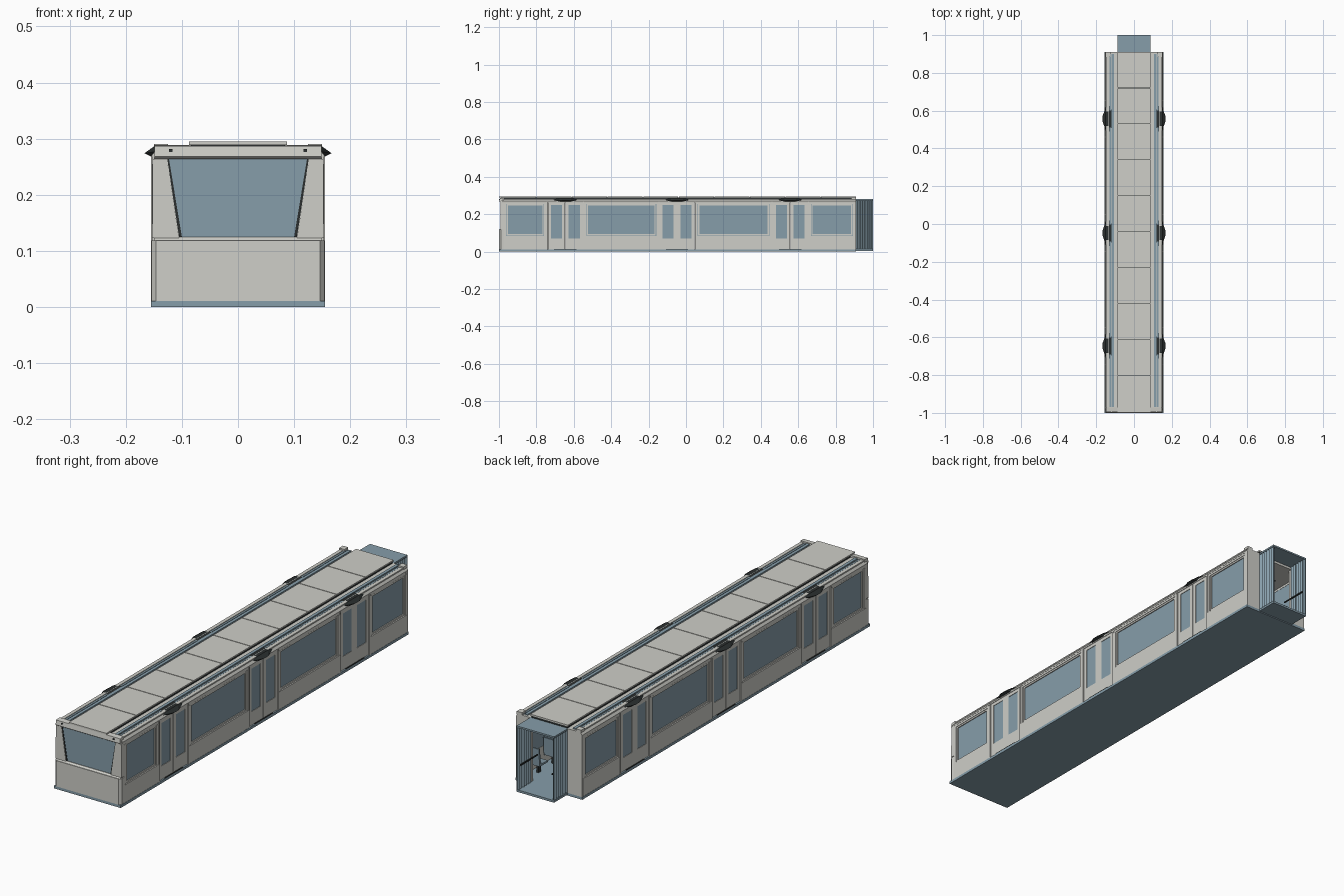
import bpy, bmesh, math

if "Cube" in bpy.data.objects:
    bpy.data.objects.remove(bpy.data.objects["Cube"])

def material(name, r, g, b):
    m = bpy.data.materials.new(name)
    m.diffuse_color = (r, g, b, 1)
    m.use_nodes = True
    m.node_tree.nodes["Principled BSDF"].inputs["Base Color"].default_value = m.diffuse_color
    return m

GREY = material("body_grey", 0.62, 0.62, 0.58)
BLUE = material("blue_grey", 0.24, 0.34, 0.40)
BLACK = material("soft_black", 0.025, 0.03, 0.03)

def mesh_object(name, bm, mat):
    bmesh.ops.recalc_face_normals(bm, faces=bm.faces)
    me = bpy.data.meshes.new(name)
    bm.to_mesh(me)
    bm.free()
    me.materials.append(mat)
    ob = bpy.data.objects.new(name, me)
    bpy.context.collection.objects.link(ob)
    return ob

def box(name, x, y, z, mat):
    bm = bmesh.new()
    bmesh.ops.create_cube(bm, size=1)
    for v in bm.verts:
        v.co = [(a[0] + a[1]) / 2 + c * (a[1] - a[0]) for a, c in zip((x, y, z), v.co)]
    return mesh_object(name, bm, mat)

def pair(name, x, y, z, mat):
    box(name + "_right", x, y, z, mat)
    box(name + "_left", (-x[1], -x[0]), y, z, mat)

def prism(name, pts, axis, a, b, mat):
    """Extrude a 2D outline along axis 0 (x), 1 (y) or 2 (z)."""
    bm = bmesh.new()
    rings = []
    for d in (a, b):
        ring = []
        for p in pts:
            c = list(p)
            c.insert(axis, d)
            ring.append(bm.verts.new(c))
        rings.append(ring)
    n = len(pts)
    bm.faces.new(rings[0])
    bm.faces.new(rings[1])
    for i in range(n):
        j = (i + 1) % n
        bm.faces.new((rings[0][i], rings[0][j], rings[1][j], rings[1][i]))
    return mesh_object(name, bm, mat)

def hull(name, pts, mat):
    bm = bmesh.new()
    for p in pts:
        bm.verts.new(p)
    bmesh.ops.convex_hull(bm, input=bm.verts)
    return mesh_object(name, bm, mat)

REAR = 0.91

# floor
box("floor", (-0.155, 0.155), (-1, REAR), (0, 0.011), BLUE)

# side walls with framed windows
for i, (a, b) in enumerate([(-0.975, -0.745), (-0.546, -0.146), (0.049, 0.459), (0.654, 0.905)]):
    n = f"window_{i}"
    pair(n + "_wall_below", (0.142, 0.154), (a, b), (0.011, 0.085), GREY)
    pair(n + "_wall_above", (0.142, 0.152), (a, b), (0.255, 0.268), GREY)
    pair(n + "_glass", (0.143, 0.147), (a, b), (0.085, 0.255), BLUE)
    for p, q in ((a, a + 0.013), (b - 0.013, b)):
        pair(n + "_post", (0.142, 0.153), (p, q), (0.085, 0.255), GREY)
    c, d = a + 0.016, b - 0.016
    for p, q in ((0.087, 0.094), (0.247, 0.254)):
        pair(n + "_frame_rail", (0.144, 0.151), (c, d), (p, q), GREY)
    for p, q in ((c, c + 0.006), (d - 0.006, d)):
        pair(n + "_frame_side", (0.144, 0.151), (p, q), (0.094, 0.247), GREY)

# doors, two leaves each, with black covers above
for i, cy in enumerate([-0.645, -0.048, 0.557]):
    n = f"door_{i}"
    for s in (-1, 1):
        y = sorted((cy + s * 0.001, cy + s * 0.094))
        g = sorted((cy + s * 0.018, cy + s * 0.077))
        pair(n + "_leaf_sill", (0.142, 0.151), y, (0.013, 0.07), GREY)
        pair(n + "_leaf_top", (0.142, 0.151), y, (0.25, 0.266), GREY)
        pair(n + "_leaf_edge", (0.142, 0.151), (y[0], g[0]), (0.07, 0.25), GREY)
        pair(n + "_leaf_edge", (0.142, 0.151), (g[1], y[1]), (0.07, 0.25), GREY)
        pair(n + "_leaf_glass", (0.143, 0.149), g, (0.07, 0.25), BLUE)
        f = sorted((cy + s * 0.095, cy + s * 0.1))
        pair(n + "_jamb", (0.142, 0.155), f, (0.011, 0.27), GREY)
    pair(n + "_threshold", (0.15, 0.155), (cy - 0.06, cy + 0.06), (0.011, 0.014), BLACK)
    for s, side in ((1, "right"), (-1, "left")):
        pts = []
        for t in (-1, 1):
            pts += [(s * 0.140, cy + t * 0.09, 0.278), (s * 0.118, cy + t * 0.045, 0.284),
                    (s * 0.167, cy + t * 0.012, 0.274), (s * 0.15, cy + t * 0.03, 0.286),
                    (s * 0.152, cy + t * 0.04, 0.267)]
        hull(f"door_cover_{i}_{side}", pts, BLACK)

# roof shell, side ridges, rails and centre panels
roof = [(0.153, 0.264), (0.154, 0.270), (0.146, 0.281), (-0.146, 0.281), (-0.154, 0.270), (-0.153, 0.264)]
prism("roof_shell", roof, 1, -0.985, REAR, GREY)
pair("roof_ridge", (0.132, 0.147), (-0.97, 0.90), (0.28, 0.285), GREY)
pair("roof_rail", (0.105, 0.118), (-0.97, 0.90), (0.28, 0.286), BLUE)
pair("roof_rail_outer", (0.122, 0.130), (-0.97, 0.90), (0.28, 0.284), BLUE)
box("roof_panel_bed", (-0.084, 0.084), (-0.99, REAR - 0.003), (0.28, 0.291), BLACK)
seams = [-1.0] + [-0.80 + 0.19 * k for k in range(9)] + [REAR]
for a, b in zip(seams, seams[1:]):
    box("roof_panel", (-0.087, 0.087), (a + 0.0015, b - 0.0015), (0.289, 0.295), GREY)
pair("roof_corner_rear", (0.125, 0.15), (0.885, REAR), (0.28, 0.291), GREY)

# front end: lower panel, windscreen, pillars, header
lower = [(-0.152, -0.972), (-0.154, -0.99), (-0.146, -1.0), (0.146, -1.0), (0.154, -0.99), (0.152, -0.972)]
prism("front_panel", lower, 2, 0.011, 0.119, GREY)
prism("front_panel_ledge", [(-0.997, 0.119), (-0.99, 0.125), (-0.972, 0.125), (-0.972, 0.119)],
      0, -0.15, 0.15, GREY)
prism("windscreen", [(-0.103, 0.123), (0.103, 0.123), (0.124, 0.264), (-0.124, 0.264)], 1, -0.988, -0.982, BLUE)
for s in (-1, 1):
    prism("front_pillar", [(s * 0.105, 0.123), (s * 0.153, 0.123), (s * 0.152, 0.264), (s * 0.126, 0.264)],
          1, -0.992, -0.972, GREY)
    prism("windscreen_seal", [(s * 0.100, 0.125), (s * 0.105, 0.125), (s * 0.126, 0.264), (s * 0.123, 0.264)],
          1, -0.990, -0.984, BLACK)
    box("marker_lamp", (s * 0.12 - 0.003, s * 0.12 + 0.003), (-0.999, -0.99), (0.276, 0.282), BLACK)
prism("front_header", [(-0.992, 0.264), (-0.998, 0.268), (-0.995, 0.287), (-0.972, 0.289), (-0.972, 0.264)],
      0, -0.149, 0.149, GREY)

# rear wall around the passage
pair("rear_wall", (0.084, 0.153), (0.895, REAR), (0.011, 0.266), GREY)

# pleated gangway: folded sides, roof and floor
for s, side in ((1, "right"), (-1, "left")):
    n = 12
    outer = [(s * (0.087 if k % 2 == 0 else 0.081), REAR + 0.09 * k / n) for k in range(n + 1)]
    inner = [(x - s * 0.004, y) for x, y in reversed(outer)]
    prism("gangway_folds_" + side, outer + inner, 2, 0.011, 0.278, BLUE)
    bar = (s * 0.073 - 0.002, s * 0.073 + 0.002)
    box("gangway_handrail_" + side, bar, (0.88, 0.995), (0.115, 0.12), BLACK)
box("gangway_roof", (-0.087, 0.087), (0.89, 1.0), (0.274, 0.281), BLUE)
box("gangway_floor", (-0.087, 0.087), (REAR, 1.0), (0.004, 0.013), BLUE)

# interior: seats and grab poles
seat_side = [(0.0, 0.055), (0.048, 0.058), (0.056, 0.125), (0.062, 0.125), (0.058, 0.05), (0.0, 0.049)]
rows = [-0.50, -0.40, -0.30, -0.21, 0.09, 0.19, 0.29, 0.38, 0.69, 0.79]
for y in rows:
    for x in (-0.112, 0.112):
        prism("seat", [(y + p, z) for p, z in seat_side], 0, x - 0.025, x + 0.025, BLUE)
        box("seat_leg", (x - 0.005, x + 0.005), (y + 0.02, y + 0.035), (0.011, 0.051), BLACK)
for y in (-0.74, -0.54, -0.14, 0.05, 0.46, 0.65):
    for x in (-0.075, 0.075):
        bm = bmesh.new()
        bmesh.ops.create_cone(bm, cap_ends=True, segments=8, radius1=0.003, radius2=0.003, depth=0.255)
        bmesh.ops.translate(bm, verts=bm.verts, vec=(x, y, 0.1375))
        mesh_object("grab_pole", bm, GREY)
box("cab_wall", (-0.142, 0.142), (-0.76, -0.752), (0.011, 0.265), GREY)
